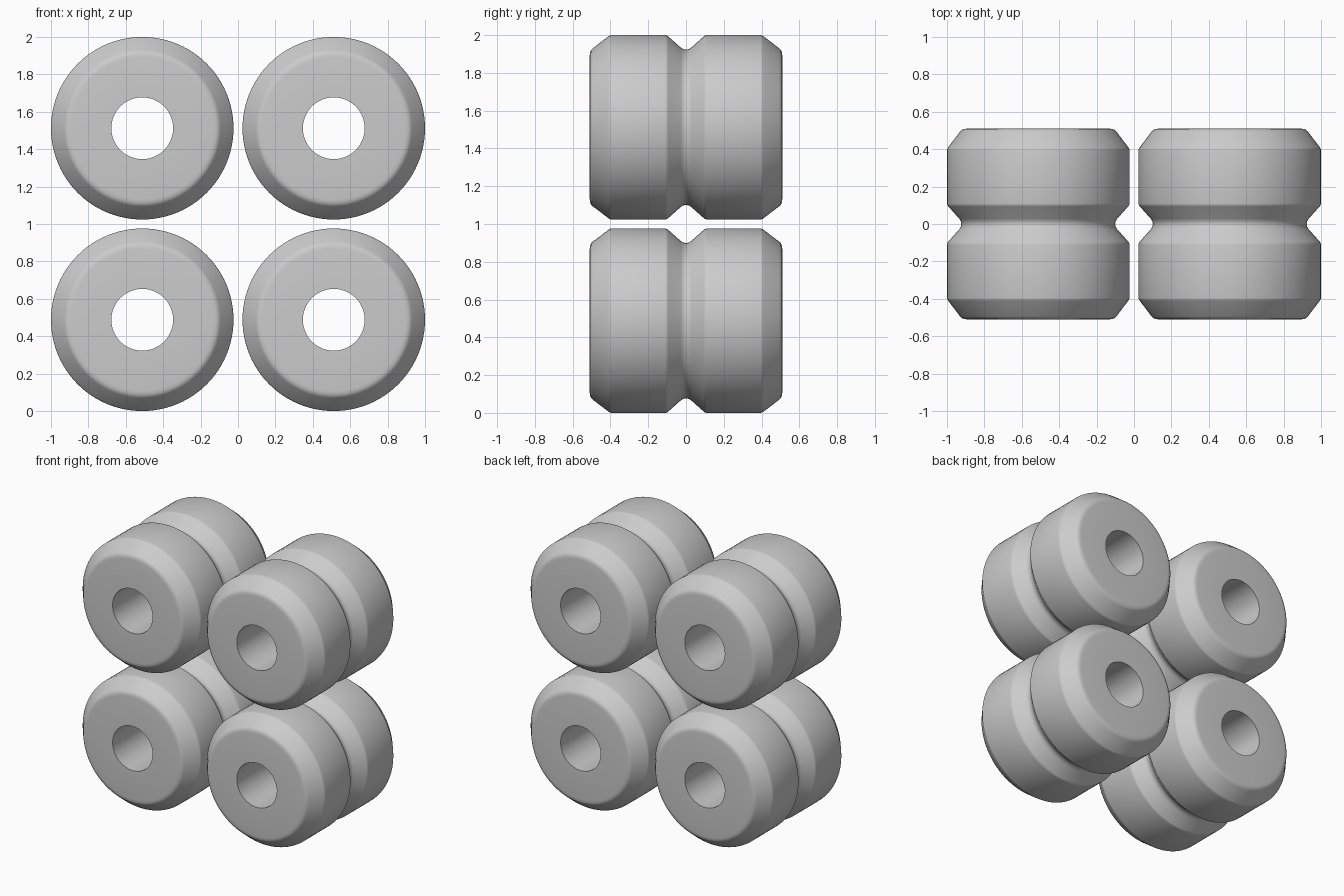
import bpy, bmesh, math
from mathutils import Vector

cube = bpy.data.objects.get("Cube")
if cube:
    bpy.data.objects.remove(cube, do_unlink=True)

RADIUS, HALF, BORE, SIDES = 0.488, 0.51, 0.165, 96
OFFSET = 1 - RADIUS

grey = bpy.data.materials.new("plain grey")
grey.use_nodes = True
colour = (0.6, 0.6, 0.6, 1)
grey.diffuse_color = colour
grey.node_tree.nodes["Principled BSDF"].inputs["Base Color"].default_value = colour

# Half profile (radius, distance from middle): groove, tread, chamfer, rounded lip
half = [(0.411, 0), (0.414, 0.015), (0.422, 0.028), (0.481, 0.094),
        (0.486, 0.101), (RADIUS, 0.11), (RADIUS, 0.395), (0.486, 0.404),
        (0.481, 0.411), (0.418, 0.494), (0.409, 0.503), (0.396, 0.508),
        (0.38, HALF), (BORE, HALF)]
profile = [(r, -y) for r, y in reversed(half)] + half[1:]


def make_roller(name, x, z):
    """Lathe the closed profile around the y axis."""
    bm = bmesh.new()
    verts = [bm.verts.new((r, y, 0)) for r, y in profile]
    edges = [bm.edges.new((a, b)) for a, b in zip(verts, verts[1:] + verts[:1])]
    bmesh.ops.spin(bm, geom=verts + edges, cent=(0, 0, 0), axis=(0, 1, 0),
                   angle=math.tau, steps=SIDES, use_merge=True)
    bmesh.ops.remove_doubles(bm, verts=bm.verts, dist=0.0001)
    bmesh.ops.recalc_face_normals(bm, faces=bm.faces)
    mesh = bpy.data.meshes.new(name)
    bm.to_mesh(mesh)
    bm.free()
    mesh.materials.append(grey)
    roller = bpy.data.objects.new(name, mesh)
    roller.location = Vector((x, 0, z))
    bpy.context.collection.objects.link(roller)
    return roller


# Two by two stack of identical grooved rollers
rollers = [make_roller(f"{level}_{side}_roller", sx * OFFSET, z)
           for level, z in (("lower", RADIUS), ("upper", 2 - RADIUS))
           for side, sx in (("left", 1), ("right", -1))]

bpy.ops.object.select_all(action="DESELECT")
for roller in rollers:
    roller.select_set(True)
bpy.context.view_layer.objects.active = rollers[0]
bpy.ops.object.shade_smooth_by_angle(angle=math.radians(35))
